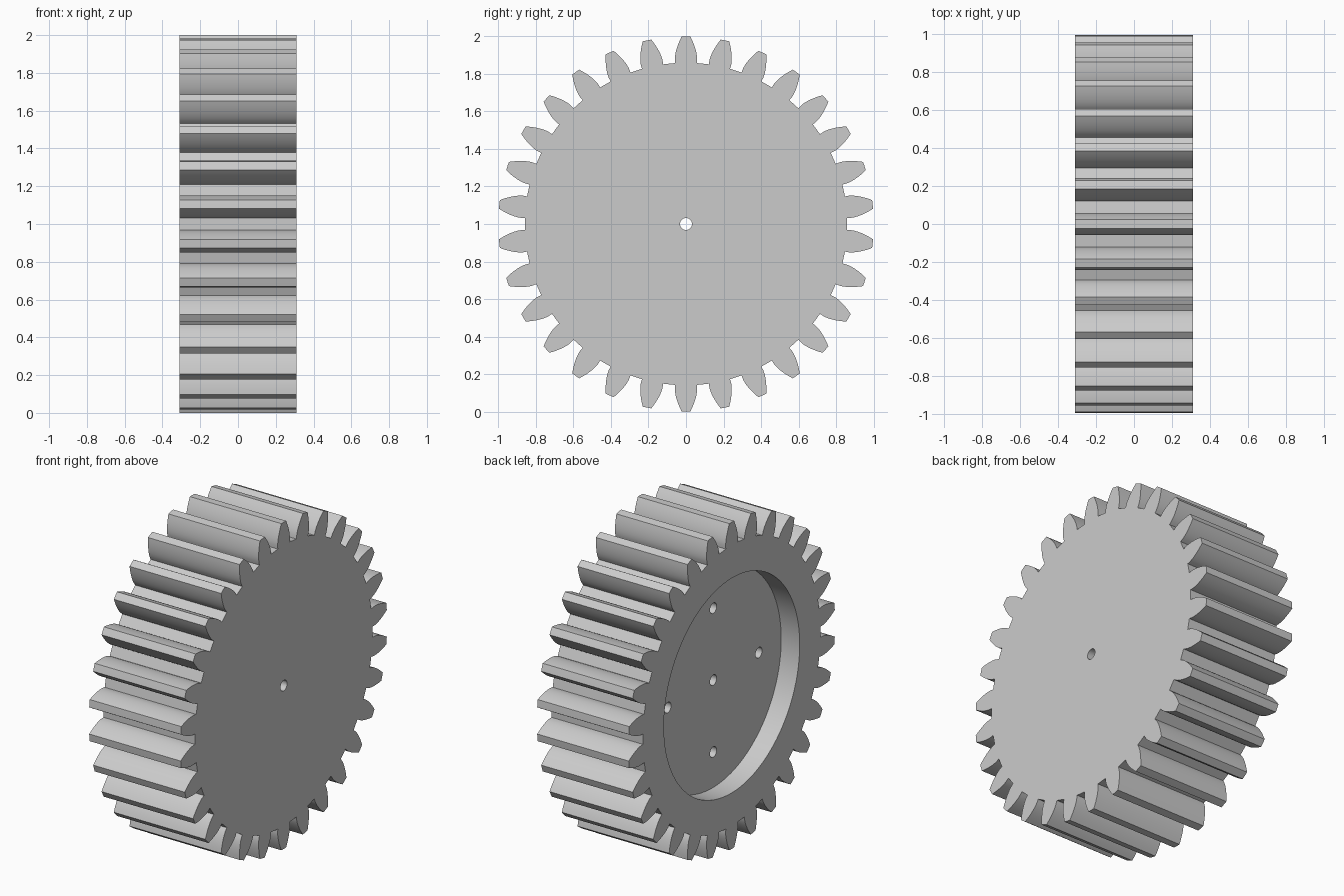
import bpy, bmesh
from math import pi, sin, cos, tan, acos, radians, sqrt
from mathutils import Matrix

cube = bpy.data.objects.get("Cube")
if cube:
    bpy.data.objects.remove(cube, do_unlink=True)

# Gear proportions
TEETH = 30
MODULE = 2 / (TEETH + 2)
PITCH_R = MODULE * TEETH / 2
ROOT_R = PITCH_R - 1.25 * MODULE
TIP_R = 1.0
PRESSURE = radians(20)
BASE_R = PITCH_R * cos(PRESSURE)
HALF_W = 0.31
CENTRE = Matrix.Translation((0, 0, 1))

grey = bpy.data.materials.new("light grey")
grey.use_nodes = True
grey.diffuse_color = (0.6, 0.6, 0.6, 1)
grey.node_tree.nodes["Principled BSDF"].inputs["Base Color"].default_value = (0.6, 0.6, 0.6, 1)


def involute(a):
    return tan(a) - a


def half_angle(r):
    """Half the angle a tooth spans at radius r."""
    at_pitch = pi / (2 * TEETH) + involute(PRESSURE)
    return at_pitch - involute(acos(min(1, BASE_R / r)))


def make_object(name, bm):
    bmesh.ops.recalc_face_normals(bm, faces=bm.faces)
    mesh = bpy.data.meshes.new(name)
    bm.to_mesh(mesh)
    bm.free()
    mesh.materials.append(grey)
    obj = bpy.data.objects.new(name, mesh)
    bpy.context.collection.objects.link(obj)
    return obj


def cut_cylinder(target, radius, x0, x1, y=0, z=0, sides=32):
    """Bore a cylinder along x from x0 to x1, placed about the gear centre."""
    bm = bmesh.new()
    place = CENTRE @ Matrix.Translation(((x0 + x1) / 2, y, z)) @ Matrix.Rotation(pi / 2, 4, 'Y')
    bmesh.ops.create_cone(bm, cap_ends=True, segments=sides, radius1=radius,
                          radius2=radius, depth=x1 - x0, matrix=place)
    cutter = make_object("cutter", bm)
    cutter.hide_render = True
    mod = target.modifiers.new("bore", 'BOOLEAN')
    mod.operation = 'DIFFERENCE'
    mod.solver = 'EXACT'
    mod.object = cutter
    bpy.ops.object.modifier_apply(modifier=mod.name)
    bpy.data.objects.remove(cutter, do_unlink=True)


# Toothed wheel: involute flanks, extruded across the width
STEPS = 7
flank = [(ROOT_R, half_angle(BASE_R))]
for i in range(STEPS + 1):
    r = BASE_R + (TIP_R - BASE_R) * i / STEPS
    flank.append((r, half_angle(r)))
tooth = [(r, -a) for r, a in flank] + [(TIP_R, 0)] + [(r, a) for r, a in reversed(flank)]

bm = bmesh.new()
outline = []
for k in range(TEETH):
    for r, a in tooth:
        t = 2 * pi * k / TEETH + a
        outline.append(bm.verts.new((-HALF_W, r * sin(t), 1 + r * cos(t))))
face = bm.faces.new(outline)
side = bmesh.ops.extrude_face_region(bm, geom=[face])
moved = [v for v in side["geom"] if isinstance(v, bmesh.types.BMVert)]
bmesh.ops.translate(bm, vec=(2 * HALF_W, 0, 0), verts=moved)
gear = make_object("gear_wheel", bm)

bpy.context.view_layer.objects.active = gear
gear.select_set(True)

# Round recess in the left-hand face, shaft hole, and four blind screw holes
FLOOR = -HALF_W + 0.125
HOLE_R, HOLE_RING = 0.032, 0.44
cut_cylinder(gear, 0.657, -HALF_W - 0.1, FLOOR, sides=96)
cut_cylinder(gear, HOLE_R, -HALF_W - 0.1, HALF_W + 0.1)
for k in range(4):
    a = k * pi / 2
    cut_cylinder(gear, HOLE_R, FLOOR - 0.05, FLOOR + 0.3, HOLE_RING * cos(a), HOLE_RING * sin(a))

bpy.ops.object.shade_smooth_by_angle(angle=radians(25))
